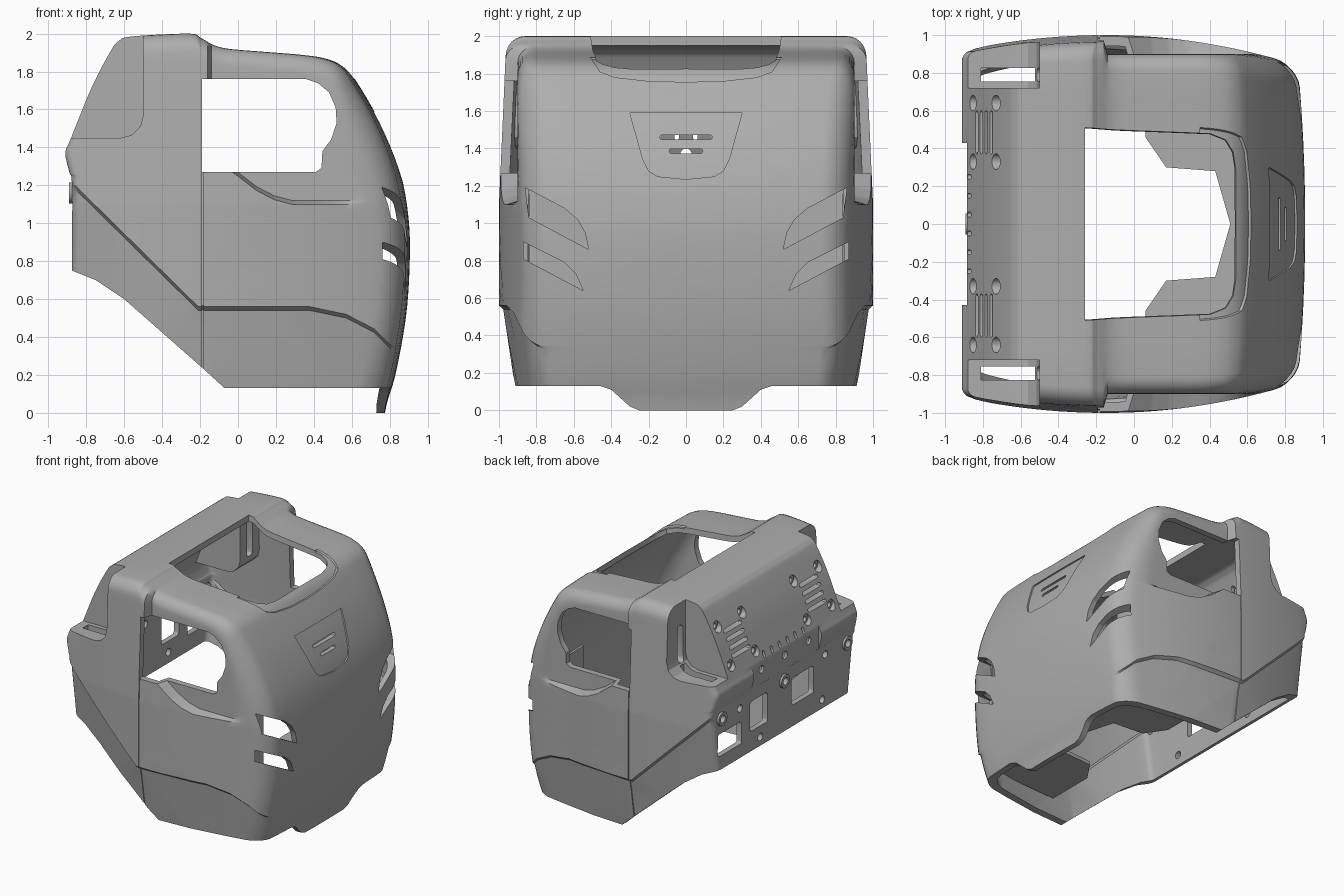
import bpy, bmesh, math
from mathutils import Vector

if "Cube" in bpy.data.objects:
    bpy.data.objects.remove(bpy.data.objects["Cube"])

grey = bpy.data.materials.new("matt grey")
grey.use_nodes = True
grey.diffuse_color = (0.42, 0.42, 0.42, 1)
grey.node_tree.nodes["Principled BSDF"].inputs["Base Color"].default_value = (0.42, 0.42, 0.42, 1)

WALL = 0.05
SIDE = [(.76, -.3), (.775, 0), (.83, .2), (.885, .5), (.905, .78), (.9, 1.02), (.855, 1.27),
        (.75, 1.53), (.62, 1.755), (.555, 1.83), (.47, 1.868), (.34, 1.888), (.1, 1.907), (-.05, 1.92),
        (-.13, 1.94), (-.2, 1.98), (-.26, 2), (-.56, 1.985), (-.63, 1.96), (-.67, 1.91),
        (-.77, 1.72), (-.88, 1.45), (-.91, 1.37), (-.89, 1.27), (-.875, 1.19), (-.875, .7),
        (-.875, -.3)]
# crease lines on the side walls: (x, z, slope)
SLANT = (-.25, .6, -.984)
LEDGE = [(0, .56, 0), (.4, .56, -.2), (.6, .52, -.5), (.75, .445, -1)]
SCOOP = [(0, 1.1, 0), (.2, 1.125, -.25), (.1, 1.175, -.5), (-.03, 1.27, -.73)]


def clamp(v):
    return max(0.0, min(1.0, v))


def finish(bm, name):
    bmesh.ops.recalc_face_normals(bm, faces=bm.faces)
    mesh = bpy.data.meshes.new(name)
    bm.to_mesh(mesh)
    bm.free()
    mesh.materials.append(grey)
    ob = bpy.data.objects.new(name, mesh)
    bpy.context.collection.objects.link(ob)
    return ob


def prisms(name, specs):
    """One object of separate prisms: (axis, outline, low, high, flare of the high end, pivot)."""
    bm = bmesh.new()
    for axis, pts, lo, hi, *more in specs:
        flare, pivot = more or (1, 0)
        rings = []
        for level, k in ((lo, 1), (hi, flare)):
            ring = []
            for a, b in pts:
                a, b = pivot + (a - pivot) * k, b * k
                co = {"x": (level, a, b), "y": (a, level, b), "z": (a, b, level)}[axis]
                ring.append(bm.verts.new(co))
            rings.append(ring)
            bm.faces.new(ring)
        for i in range(len(pts)):
            j = (i + 1) % len(pts)
            bm.faces.new((rings[0][i], rings[0][j], rings[1][j], rings[1][i]))
    return finish(bm, name)


def cut(ob, tool):
    bpy.context.view_layer.objects.active = ob
    m = ob.modifiers.new("cut", "BOOLEAN")
    m.operation, m.object, m.solver = "DIFFERENCE", tool, "MANIFOLD"
    bpy.ops.object.modifier_apply(modifier=m.name)
    bpy.data.objects.remove(tool)


def rect(a, b, w, h, r=0.0):
    """Centred rectangle outline with rounded corners."""
    if r == 0:
        return [(a - w/2, b - h/2), (a + w/2, b - h/2), (a + w/2, b + h/2), (a - w/2, b + h/2)]
    out = []
    for q, (sx, sy) in enumerate(((1, 1), (-1, 1), (-1, -1), (1, -1))):
        for i in range(4):
            t = math.pi / 2 * (q + i / 3)
            out.append((a + sx * (w/2 - r) + r * math.cos(t), b + sy * (h/2 - r) + r * math.sin(t)))
    return out


def disc(a, b, r):
    return [(a + r * math.cos(math.tau * i / 16), b + r * math.sin(math.tau * i / 16)) for i in range(16)]


def flip(pts):
    return [(-a, b) for a, b in pts]


def spline(pts, steps=4):
    """Smooth open curve through the points."""
    v = [Vector(p) for p in pts]
    v = [v[0]] + v + [v[-1]]
    out = []
    for a, b, c, d in zip(v, v[1:], v[2:], v[3:]):
        for i in range(steps):
            t = i / steps
            out.append(b + (c - a) * t / 2 + (a*2 - b*5 + c*4 - d) * t*t / 2 + (b*3 - a - c*3 + d) * t**3 / 2)
    return out + [v[-1]]


def height(line, x):
    return line[1] + line[2] * (x - line[0])


def half_width(x, z):
    """Bulging side wall with a lower ledge and a recess round the window."""
    w = 1 - .08 * ((x + .15) / .75) ** 2 - .04 * clamp((z - 1.1) / .9)
    d = max(0, max(height(SLANT, x), min(height(k, x) for k in LEDGE)) - z)
    w -= .02 * clamp(d / .02) + .15 * d
    scoop = max(height(k, x) for k in SCOOP)
    e = clamp((z - scoop) / .02) * clamp((x + .16) / .02)
    return w + (min(w, .9) - w) * e


def make_body(inset, name):
    """Side profile carried across the width, with rounded rims and bulged sides."""
    n = 16
    # each row: rim inset, profile scale, rim narrowing, width scale
    half = [(1, i / n, 0, 1) for i in range(n)]
    half += [(1 - math.cos(a), 1, 1 - math.sin(a), 1)
             for a in (math.pi / 2 * (1 - i / 6) for i in range(7))]
    half += [(0, 1, 1, 1 - i / 5) for i in range(1, 5)]
    rows = [(d, f, g, -h) for d, f, g, h in half] + [(0, 1, 1, 0)] + half[::-1]
    prof = spline(SIDE)
    bm = bmesh.new()
    grid = []
    for d, f, g, h in rows:
        if f == 0:
            grid.append([bm.verts.new((0, h, 1))] * len(prof))
            continue
        ring = []
        for p in prof:
            r = .1 + .04 * clamp((p.x - .4) / .3) - .06 * clamp((-p.x - .77) / .1)
            s = (1 - r * d) * f
            ring.append(bm.verts.new((p.x * s, (1 - r * g) * h, 1 + (p.y - 1) * s)))
        grid.append(ring)
    for ra, rb in zip(grid, grid[1:]):
        for i in range(len(prof)):
            j = (i + 1) % len(prof)
            bm.faces.new(list(dict.fromkeys((ra[i], ra[j], rb[j], rb[i]))))
    # cut edges along the creases
    planes = [((x, 0, z + k), (-m, 0, 1)) for x, z, m in [SLANT] + LEDGE for k in (0, -.02)]
    planes += [((x, 0, z + k), (-m, 0, 1)) for x, z, m in SCOOP for k in (0, .02)]
    planes += [((x, 0, 0), (1, 0, 0)) for x in (-.16, -.14)]
    for co, no in planes:
        bmesh.ops.bisect_plane(bm, geom=bm.verts[:] + bm.edges[:] + bm.faces[:], dist=1e-5,
                               plane_co=co, plane_no=no)
    for v in bm.verts:
        x, y, z = v.co
        y *= half_width(x, z) - inset
        x *= (1 - inset) * (1 - (.06 * y * y if x > 0 else 0))
        v.co = (x, y, 1 + (z - 1) * (1 - inset))
    return finish(bm, name)


def notch(g, s):
    """Rear shoulder notch, grown by g, on side s."""
    pts = [(-1.2, 1.45 - g), (-.62 + g, 1.45 - g), (-.56 + g, 1.465 - g), (-.515 + g, 1.51 - g),
           (-.5 + g, 1.57 - g), (-.5 + g, 2.3), (-1.2, 2.3)]
    return ("y", pts, s * (.72 - g), s * 1.2)


# hollow shell with rear shoulder notches and a flat rear centre
shell = make_body(0, "outer_shell")
cavity = make_body(WALL, "cavity")
cut(shell, prisms("notches", [notch(0, -1), notch(0, 1), ("x", rect(0, 1.3, .86, .3), -1.2, -.885)]))
cut(cavity, prisms("notches", [notch(WALL, -1), notch(WALL, 1)]))

# shallow skin cuts: shield panel, dished rim of the top opening, side seams
shield = [(-.3, 1.59), (-.23, 1.34), (-.2, 1.28), (-.15, 1.25), (0, 1.235)]
dish = [(-.54, 2.1), (-.52, 1.9), (-.46, 1.81), (-.38, 1.78), (-.2, 1.76), (0, 1.755)]
skin = [("x", pts + flip(reversed(pts[:-1])), .35, 1.2) for pts in (shield, dish)]
skin += [("y", rect(-.186, .9, .006, 1.7), s * .7, s * 1.2) for s in (-1, 1)]
panel = prisms("panel", skin)
cut(panel, make_body(.012, "inner_skin"))
cut(shell, panel)
cut(shell, cavity)

# lower rim, top opening
rim = [(-1.2, .75), (-.875, .75), (-.75, .7), (-.6, .6), (-.18, .23), (-.07, .13),
       (.65, .13), (.65, -1), (-1.2, -1)]
top = [(-.26, .48), (.38, .46), (.46, .43), (.5, .37), (.515, .28)]
holes = [("y", rim, -1.5, 1.5),
         ("z", top + [(a, -b) for a, b in reversed(top)], 1.65, 2.1, 1.08, -.26)]

# front tab outline
tab = [(1.2, .13), (.46, .13), (.4, .11), (.3, .02), (.25, 0)]
late = [("x", tab + flip(reversed(tab)) + [(-1.2, -1), (1.2, -1)], .6, 1.2)]

# vents and slots in the curved end
for vent in ([(.86, 1.19), (.65, 1.08), (.58, 1.02), (.54, .95), (.52, .86), (.84, 1.03)],
             [(.87, .9), (.65, .79), (.59, .73), (.55, .64), (.87, .81)]):
    holes += [("x", vent, .65, 1.2), ("x", flip(vent), .65, 1.2)]
for z, w in ((1.46, .28), (1.385, .18)):
    holes.append(("x", rect(0, z, w, .025, .012), .5, 1.2))

# side windows, shoulder slots, rear grilles
window = [(-.19, 1.27), (.41, 1.27), (.44, 1.29), (.445, 1.38), (.49, 1.44), (.52, 1.53), (.515, 1.61),
          (.48, 1.69), (.42, 1.74), (.36, 1.76), (-.19, 1.76)]
for s in (-1, 1):
    holes.append(("y", window, s * .6, s * 1.2))
    holes.append(("z", rect(-.66, s * .79, .3, .07), 1.3, 1.5))
    holes.append(("x", rect(s * .79, 1.66, .07, .3, .03), -.56, -.4))
    for i in range(4):
        holes.append(("x", rect(s * .485, 1.57 + i * .06, .23, .028, .013), -1.2, -.5))
    for y in (.33, .64):
        for z in (1.52, 1.8):
            holes.append(("x", disc(s * y, z, .022), -1.2, -.4))
            late.append(("x", disc(s * y, z, .042), -1.2, -.65 - (1.91 - z) * .46))

# rear connector windows, round holes and small slots
for y, z, w, h in ((.69, .95, .3, .18), (.32, 1.03, .22, .24), (-.24, 1.03, .28, .22)):
    holes.append(("x", rect(y, z, w, h, .02), -1.2, -.6))
PORTS = [(.8, 1.16), (0, 1.16), (-.8, 1.16)]
for y, z in PORTS + [(.3, 1.37), (0, 1.37), (-.3, 1.37), (.3, .82), (-.49, .82), (.56, 1.15), (-.53, 1.17)]:
    holes.append(("x", disc(y, z, .03), -1.2, -.6))
for i in range(6):
    holes.append(("x", rect(.25 - i * .1, 1.47, .025, .05, .012), -1.2, -.6))

cut(shell, prisms("holes", holes))
cut(shell, prisms("late_holes", late))

# raised collars round the rear ports
collars = prisms("rear_collars", [("x", disc(y, z, .055), -.892, -.85) for y, z in PORTS])
cut(collars, prisms("bores", [("x", disc(y, z, .03), -1.2, -.6) for y, z in PORTS]))

# inner shelf and upright plates behind the curved end
edge = [(.51, 0), (.43, .28), (.17, .3), (.06, .46), (.06, .85), (.6, .82), (.74, .6)]
shelf = prisms("inner_shelf", [("z", edge + [(a, -b) for a, b in reversed(edge[1:])], .28, .31)])
plates = prisms("vent_backing_plates", [("x", rect(s * .67, .9, .34, .7), .56, .58) for s in (-1, 1)])

for ob in (shell, collars, shelf, plates):
    bpy.ops.object.select_all(action="DESELECT")
    ob.select_set(True)
    bpy.context.view_layer.objects.active = ob
    bpy.ops.object.shade_smooth_by_angle(angle=math.radians(30))
